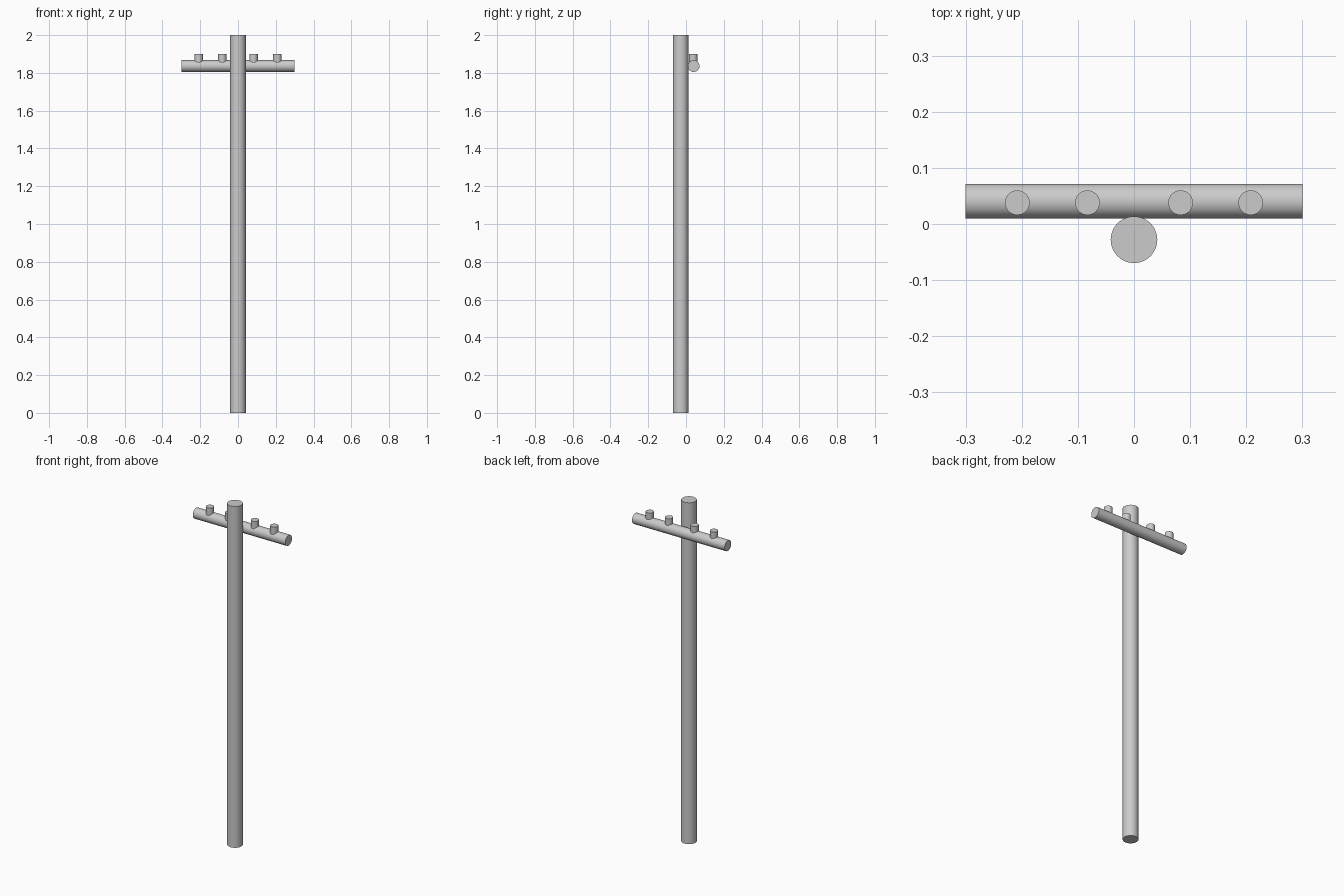
import bpy
import math

if "Cube" in bpy.data.objects:
    bpy.data.objects.remove(bpy.data.objects["Cube"])


def cylinder(name, radius, length, location, rotation=(0, 0, 0), sides=48):
    bpy.ops.mesh.primitive_cylinder_add(vertices=sides, radius=radius, depth=length,
                                        location=location, rotation=rotation)
    obj = bpy.context.object
    obj.name = name
    bpy.ops.object.shade_smooth_by_angle(angle=math.radians(35))
    return obj


# Upright pole
cylinder("pole", 0.0415, 2.0, (0, -0.028, 1.0))

# Round crossarm fixed to the back of the pole
cylinder("crossarm", 0.031, 0.6, (0, 0.0405, 1.836), (0, math.pi / 2, 0))

# Insulator pegs standing on the crossarm, two per side
for side, label in ((-1, "left"), (1, "right")):
    for x, place in ((0.083, "inner"), (0.208, "outer")):
        cylinder(f"insulator_{label}_{place}", 0.022, 0.06, (side * x, 0.038, 1.87))
